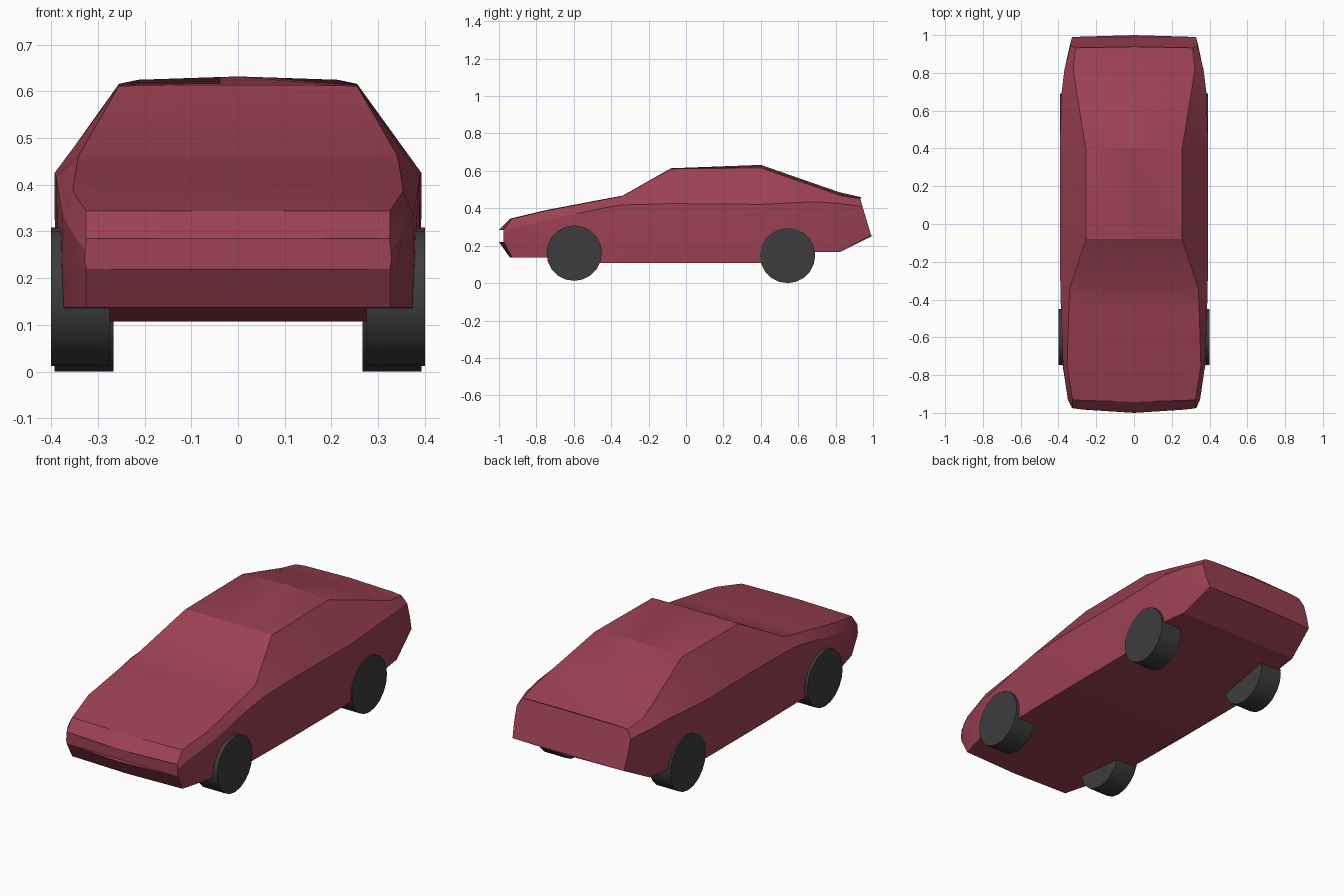
import bpy, bmesh, math
from mathutils import Matrix

default = bpy.data.objects.get("Cube")
if default:
    bpy.data.objects.remove(default, do_unlink=True)


def make_material(name, color):
    mat = bpy.data.materials.new(name)
    mat.use_nodes = True
    mat.diffuse_color = color
    mat.node_tree.nodes["Principled BSDF"].inputs["Base Color"].default_value = color
    return mat


paint = make_material("dark red paint", (0.335, 0.053, 0.085, 1))
rubber = make_material("dark grey rubber", (0.046, 0.046, 0.046, 1))


def finish(bm, name, mat, angle):
    bmesh.ops.recalc_face_normals(bm, faces=bm.faces)
    mesh = bpy.data.meshes.new(name)
    bm.to_mesh(mesh)
    bm.free()
    mesh.materials.append(mat)
    obj = bpy.data.objects.new(name, mesh)
    bpy.context.collection.objects.link(obj)
    bpy.ops.object.select_all(action="DESELECT")
    obj.select_set(True)
    bpy.context.view_layer.objects.active = obj
    bpy.ops.object.shade_smooth_by_angle(angle=math.radians(angle))
    return obj


# Body stations, front to back:
# y, bottom z, bottom width, belt z, belt width, top z, top width, crown, bulge, slant
stations = [
    (-0.975, 0.22, 0.325, 0.26, 0.327, 0.285, 0.325, 0, -0.025, 0),
    (-0.93, 0.137, 0.325, 0.29, 0.35, 0.344, 0.325, 0, -0.012, 0),
    (-0.75, 0.137, 0.373, 0.335, 0.376, 0.387, 0.354, 0.003, 0, 0),
    (-0.45, 0.107, 0.38, 0.4, 0.387, 0.444, 0.345, 0.003, 0, 0),
    (-0.34, 0.107, 0.382, 0.418, 0.39, 0.465, 0.34, 0.002, 0, 0),
    (-0.08, 0.107, 0.385, 0.425, 0.393, 0.611, 0.255, 0.003, 0, 0),
    (0.4, 0.107, 0.385, 0.421, 0.393, 0.616, 0.255, 0.016, 0, 0),
    (0.69, 0.165, 0.378, 0.435, 0.384, 0.515, 0.303, 0.016, 0, 0),
    (0.82, 0.165, 0.36, 0.425, 0.368, 0.47, 0.322, 0.016, 0, 0),
    (0.99, 0.255, 0.328, 0.41, 0.335, 0.45, 0.31, 0.009, 0.01, -0.3),
]


def section(bm, y, zb, wb, zbelt, wbelt, zt, wt, crown, bulge, slant):
    half = [(wb, zb), ((wb + wbelt) / 2 + 0.003, (zb + zbelt) / 2),
            (wbelt, zbelt), (wt, zt), (wt * 0.84, zt + crown * 0.55)]
    outline = [(0, zb)] + half + [(0, zt + crown)]
    outline += [(-x, z) for x, z in reversed(half)]
    return [bm.verts.new((x, y + bulge * (1 - min(1, abs(x) / wb) ** 2)
                          + slant * (z - zb), z)) for x, z in outline]


bm = bmesh.new()
rings = [section(bm, *s) for s in stations]
count = len(rings[0])
for a, b in zip(rings, rings[1:]):
    for i in range(count):
        j = (i + 1) % count
        bm.faces.new((a[i], a[j], b[j], b[i]))
# End caps as strips across the nose and tail
for ring in (rings[0], rings[-1]):
    for i in range(count // 2):
        quad = (ring[i], ring[i + 1], ring[-i - 1], ring[-i])
        bm.faces.new(list(dict.fromkeys(quad)))
finish(bm, "body", paint, 20)


# Wheels
def wheel(name, side, y, z, inner, outer):
    bm = bmesh.new()
    place = (Matrix.Translation((side * (inner + outer) / 2, y, z))
             @ Matrix.Rotation(math.pi / 2, 4, "Y"))
    bmesh.ops.create_cone(bm, cap_ends=True, segments=20, radius1=0.148,
                          radius2=0.148, depth=outer - inner, matrix=place)
    finish(bm, name, rubber, 30)


for label, side in (("left", 1), ("right", -1)):
    wheel("front_" + label + "_wheel", side, -0.598, 0.16, 0.275, 0.4)
    wheel("rear_" + label + "_wheel", side, 0.543, 0.148, 0.267, 0.393)
